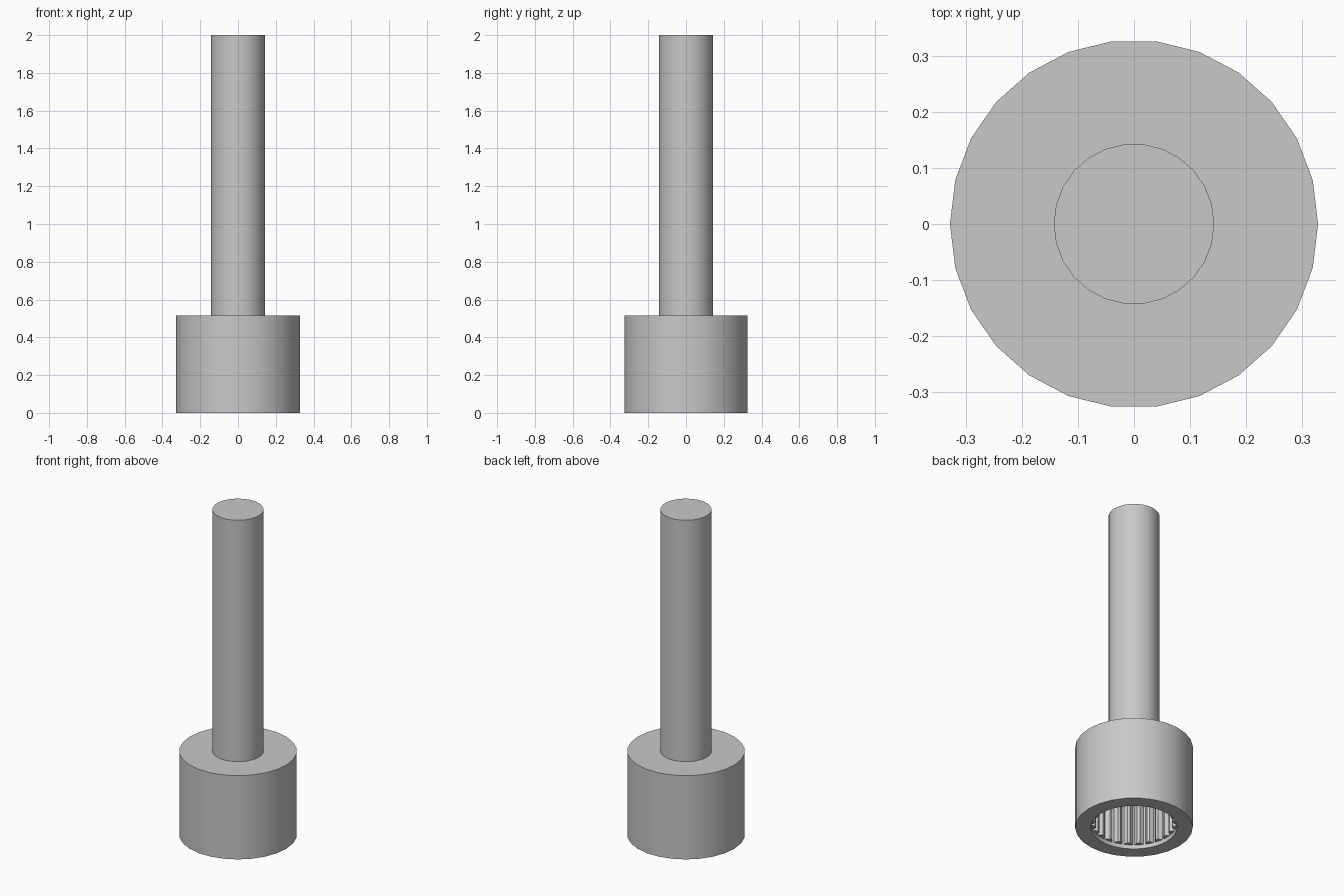
import bpy, bmesh
from math import cos, sin, pi

cube = bpy.data.objects.get("Cube")
if cube:
    bpy.data.objects.remove(cube, do_unlink=True)

SIDES = 26           # facets around the outer walls
TEETH = 25           # grooves in the socket
HEAD_R, HEAD_TOP = 0.328, 0.515
SHAFT_R, SHAFT_TOP = 0.143, 2.0
HOLE_R, TOOTH_R = 0.24, 0.217
LIP, DEPTH = 0.025, 0.33

grey = bpy.data.materials.new("plain grey")
grey.use_nodes = True
colour = (0.58, 0.58, 0.58, 1)
grey.diffuse_color = colour
grey.node_tree.nodes["Principled BSDF"].inputs["Base Color"].default_value = colour


def circle(radius, count=SIDES):
    return [(radius * cos(2 * pi * i / count), radius * sin(2 * pi * i / count))
            for i in range(count)]


def spline(root, tip):
    """Ring of trapezoid grooves: narrow at the root, wide at the tip."""
    points = []
    for i in range(TEETH):
        for offset, r in ((-0.36, tip), (-0.08, root), (0.08, root), (0.36, tip)):
            a = 2 * pi * (i + offset) / TEETH
            points.append((r * cos(a), r * sin(a)))
    return points


def ring(bm, points, z):
    verts = [bm.verts.new((x, y, z)) for x, y in points]
    return verts, [bm.edges.new((v, verts[(i + 1) % len(verts)]))
                   for i, v in enumerate(verts)]


def lofted(name, sections):
    """Join a chain of rings into one closed solid, capped at both ends."""
    bm = bmesh.new()
    rings = [ring(bm, points, z) for points, z in sections]
    for (va, ea), (vb, eb) in zip(rings, rings[1:]):
        if len(va) == len(vb):
            n = len(va)
            for i in range(n):
                j = (i + 1) % n
                bm.faces.new((va[i], va[j], vb[j], vb[i]))
        else:
            bmesh.ops.triangle_fill(bm, edges=ea + eb, use_beauty=True)
    bm.faces.new(rings[0][0])
    bm.faces.new(rings[-1][0])
    bmesh.ops.recalc_face_normals(bm, faces=bm.faces[:])
    mesh = bpy.data.meshes.new(name)
    bm.to_mesh(mesh)
    bm.free()
    mesh.materials.append(grey)
    obj = bpy.data.objects.new(name, mesh)
    bpy.context.collection.objects.link(obj)
    bpy.ops.object.select_all(action='DESELECT')
    obj.select_set(True)
    bpy.context.view_layer.objects.active = obj
    bpy.ops.object.shade_smooth_by_angle(angle=pi / 7)
    return obj


# Head: outer wall, bottom rim, plain lip, then the toothed bore
lofted("socket_head", [
    (circle(HEAD_R), HEAD_TOP),
    (circle(HEAD_R), 0),
    (spline(HOLE_R, HOLE_R), 0),
    (spline(HOLE_R, HOLE_R), LIP),
    (spline(HOLE_R, TOOTH_R), LIP),
    (spline(HOLE_R, TOOTH_R), DEPTH),
])

# Shaft: solid rod set into the head
lofted("shaft", [(circle(SHAFT_R), HEAD_TOP - 0.05), (circle(SHAFT_R), SHAFT_TOP)])
